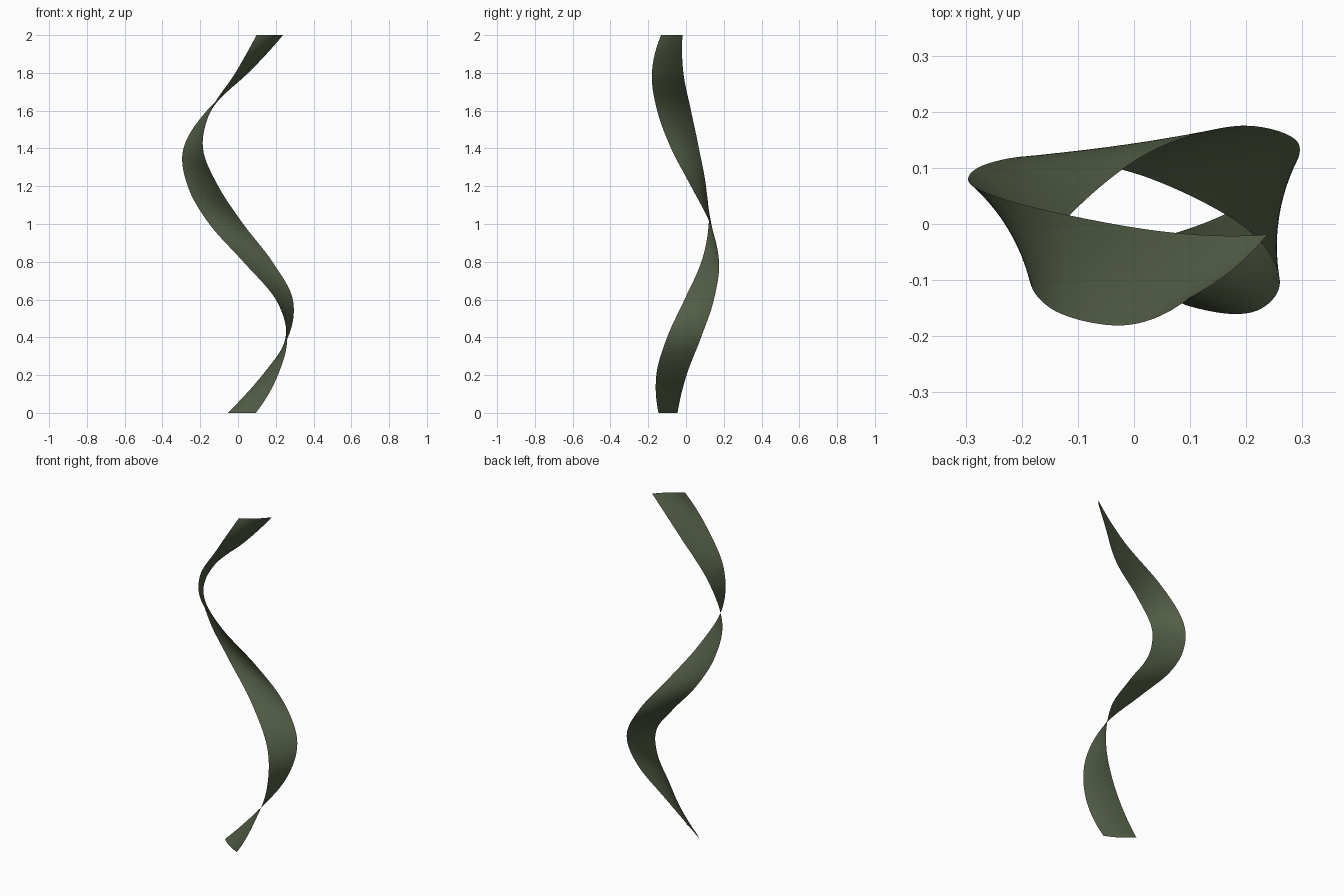
import bpy, bmesh, math
from mathutils import Vector

if "Cube" in bpy.data.objects:
    bpy.data.objects.remove(bpy.data.objects["Cube"])

# Centre line of the ribbon, one (x, y) point every 0.2 in height
PATH = [(.02, -.095), (.17, -.077), (.262, -.01), (.245, .07), (.105, .128),
        (-.062, .124), (-.185, .066), (-.237, -.005), (-.155, -.063),
        (.02, -.097), (.168, -.075)]
HEIGHT, HALF_WIDTH, BOW = 2.0, .09, .01
START, TWIST = math.radians(-34), math.radians(-287)
ROWS, COLS = 160, 8

pts = [Vector(p) for p in PATH]
pts = [3 * pts[0] - 3 * pts[1] + pts[2]] + pts + [3 * pts[-1] - 3 * pts[-2] + pts[-3]]


def centre(t):
    """Catmull-Rom point on the centre line, t from 0 to 1."""
    s = t * (len(PATH) - 1)
    i = min(int(s), len(PATH) - 2)
    u = s - i
    a, b, c, d = pts[i:i + 4]
    return .5 * (2 * b + (c - a) * u + (2 * a - 5 * b + 4 * c - d) * u ** 2
                 + (3 * b - a - 3 * c + d) * u ** 3)


# Twisting strip with a slightly bowed cross-section
bm = bmesh.new()
grid = []
for r in range(ROWS + 1):
    t = r / ROWS
    ang = START + TWIST * t
    along = Vector((math.cos(ang), math.sin(ang)))
    out = Vector((along.y, -along.x))
    row = []
    for c in range(COLS + 1):
        w = 2 * c / COLS - 1
        p = centre(t) + along * HALF_WIDTH * w + out * BOW * (1 - w * w)
        row.append(bm.verts.new((p.x, p.y, HEIGHT * t)))
    grid.append(row)
for lo, hi in zip(grid, grid[1:]):
    for c in range(COLS):
        bm.faces.new((lo[c], lo[c + 1], hi[c + 1], hi[c])).smooth = True

mesh = bpy.data.meshes.new("twisted_blade")
bm.to_mesh(mesh)
bm.free()
blade = bpy.data.objects.new("twisted_blade", mesh)
bpy.context.collection.objects.link(blade)

# Dark green leaf colour
mat = bpy.data.materials.new("dark_green")
mat.diffuse_color = (.085, .11, .06, 1)
mat.use_nodes = True
mat.node_tree.nodes["Principled BSDF"].inputs["Base Color"].default_value = mat.diffuse_color
mesh.materials.append(mat)
